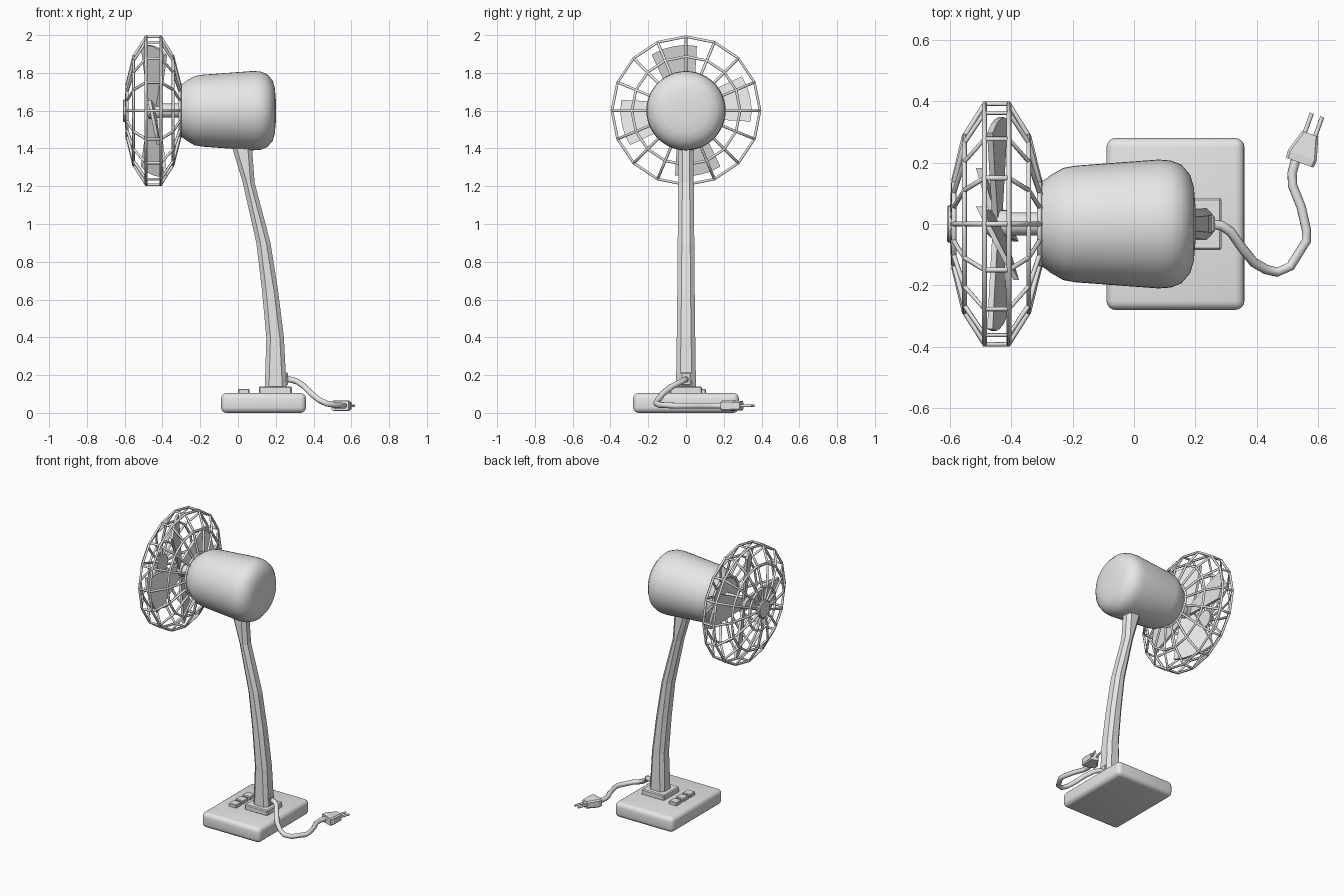
import bpy, bmesh
from math import sin, cos, tan, pi, radians
from mathutils import Vector, Matrix

cube = bpy.data.objects.get("Cube")
if cube:
    bpy.data.objects.remove(cube, do_unlink=True)

GREY = (0.8, 0.8, 0.8, 1)
grey = bpy.data.materials.new("plain_grey")
grey.use_nodes = True
grey.diffuse_color = GREY
grey.node_tree.nodes["Principled BSDF"].inputs["Base Color"].default_value = GREY

FAN_Z = 1.6  # height of the fan axis


def finish(obj, smooth=None):
    obj.data.materials.append(grey)
    if smooth:
        bpy.ops.object.select_all(action='DESELECT')
        obj.select_set(True)
        bpy.context.view_layer.objects.active = obj
        bpy.ops.object.shade_smooth_by_angle(angle=radians(smooth))
    return obj


def mesh_object(name, bm, smooth=None):
    bmesh.ops.recalc_face_normals(bm, faces=bm.faces[:])
    mesh = bpy.data.meshes.new(name)
    bm.to_mesh(mesh)
    bm.free()
    obj = bpy.data.objects.new(name, mesh)
    bpy.context.collection.objects.link(obj)
    return finish(obj, smooth)


def loft(name, sections, smooth=None):
    """Skin a row of equal-sized closed loops and cap both ends."""
    bm = bmesh.new()
    loops = [[bm.verts.new(p) for p in s] for s in sections]
    for a, b in zip(loops, loops[1:]):
        for i in range(len(a)):
            j = (i + 1) % len(a)
            bm.faces.new((a[i], a[j], b[j], b[i]))
    bm.faces.new(loops[0])
    bm.faces.new(loops[-1])
    return mesh_object(name, bm, smooth)


def ring(x, r, n):
    return [Vector((x, r * cos(2 * pi * i / n), FAN_Z + r * sin(2 * pi * i / n)))
            for i in range(n)]


def lathe(name, profile, n=48, smooth=40):
    return loft(name, [ring(x, r, n) for x, r in profile], smooth)


def box(name, lo, hi, bevel=0, segments=1, smooth=None):
    lo, hi = Vector(lo), Vector(hi)
    bm = bmesh.new()
    bmesh.ops.create_cube(bm, size=1, matrix=Matrix.Translation((lo + hi) / 2)
                          @ Matrix.Diagonal((*(hi - lo), 1)))
    if bevel:
        bmesh.ops.bevel(bm, geom=bm.edges[:], offset=bevel, segments=segments,
                        profile=0.5, affect='EDGES')
    return mesh_object(name, bm, smooth)


def tubes(name, paths, radius, closed=False, res=1, smooth=None):
    curve = bpy.data.curves.new(name, 'CURVE')
    curve.dimensions = '3D'
    curve.bevel_depth = radius
    curve.bevel_resolution = res
    curve.use_fill_caps = True
    for path in paths:
        spline = curve.splines.new('POLY')
        spline.points.add(len(path) - 1)
        for point, co in zip(spline.points, path):
            point.co = (*co, 1)
        spline.use_cyclic_u = closed
    obj = bpy.data.objects.new(name, curve)
    bpy.context.collection.objects.link(obj)
    bpy.ops.object.select_all(action='DESELECT')
    obj.select_set(True)
    bpy.context.view_layer.objects.active = obj
    bpy.ops.object.convert(target='MESH')
    return finish(bpy.context.view_layer.objects.active, smooth)


# Base, collar and speed buttons
box("base", (-0.09, -0.28, 0), (0.36, 0.28, 0.105), 0.03, 4, 40)
box("collar", (0.11, -0.085, 0.1), (0.285, 0.085, 0.14), 0.006)
for i in range(3):
    y = (i - 1) * 0.075
    box(f"button_{i + 1}", (0, y - 0.03, 0.1), (0.06, y + 0.03, 0.127), 0.004)


# Bent column with chamfered corners: height, x limits, half depth
def column_section(z, x0, x1, h):
    c = 0.022
    return [(x0 + c, -h, z), (x1 - c, -h, z), (x1, c - h, z), (x1, h - c, z),
            (x1 - c, h, z), (x0 + c, h, z), (x0, h - c, z), (x0, c - h, z)]


loft("column", [column_section(*s) for s in (
    (0.13, 0.142, 0.257, 0.053), (0.4, 0.15, 0.243, 0.049),
    (0.65, 0.127, 0.212, 0.046), (0.9, 0.097, 0.172, 0.044),
    (1.22, 0.025, 0.088, 0.041), (1.42, -0.035, 0.073, 0.041))])
box("cord_socket", (0.23, -0.028, 0.145), (0.264, 0.028, 0.215), 0.006)

# Motor housing, shaft, hub and front badge disc
lathe("motor_housing", [(-0.31, 0.13), (-0.27, 0.16), (-0.23, 0.183), (-0.19, 0.19),
                        (0.08, 0.21), (0.12, 0.207), (0.155, 0.193),
                        (0.183, 0.16), (0.195, 0.12), (0.2, 0.06)])
lathe("shaft", [(-0.45, 0.037), (-0.3, 0.037)], 24)
lathe("hub", [(-0.48, 0.03), (-0.465, 0.045), (-0.41, 0.045)], 24)
lathe("front_disc", [(-0.61, 0.055), (-0.605, 0.06), (-0.58, 0.06)], 24)


# Blades: the sign of the pitch alternates between neighbouring pairs
def blade(name, angle, slope):
    out = Vector((0, cos(angle), sin(angle)))
    side = Vector((slope, -sin(angle), cos(angle)))
    centre = Vector((-0.445, 0, FAN_Z))
    half_thick = Vector((0.009, 0, 0))
    outline = [(0.03, -0.04), (0.2, -0.09), (0.325, -0.122), (0.343, -0.06),
               (0.347, 0), (0.343, 0.06), (0.325, 0.122), (0.2, 0.09), (0.03, 0.04)]
    flat = [centre + out * r + side * t for r, t in outline]
    loft(name, [[p - half_thick for p in flat], [p + half_thick for p in flat]])


for i, slope in enumerate((-0.2, 0.5, 0.2, -0.5)):
    blade(f"blade_{i + 1}", radians(11 + 90 * i), slope)

# Wire cage: sixteen ribs and six hoops
SIDES = 16
hoops = [(-0.587, 0.145), (-0.553, 0.287), (-0.487, 0.392),
         (-0.408, 0.392), (-0.343, 0.287), (-0.308, 0.145)]
rib = [(-0.592, 0.04)] + hoops + [(-0.295, 0.115)]
rib_rings = [ring(x, r, SIDES) for x, r in rib]
tubes("cage_ribs", [list(path) for path in zip(*rib_rings)], 0.008)
tubes("cage_hoops", [ring(x, r, SIDES) for x, r in hoops], 0.008, closed=True)

# Power cord
tubes("power_cord", [[
    (0.25, 0, 0.178), (0.285, -0.005, 0.175), (0.315, -0.025, 0.165),
    (0.35, -0.075, 0.14), (0.39, -0.125, 0.1), (0.43, -0.148, 0.068),
    (0.467, -0.157, 0.05), (0.51, -0.138, 0.042), (0.562, -0.055, 0.038),
    (0.562, -0.02, 0.038), (0.545, 0.055, 0.038), (0.517, 0.125, 0.038),
    (0.515, 0.165, 0.038), (0.527, 0.21, 0.038)]], 0.016, res=2, smooth=50)

# Plug with two prongs
ahead = Vector((cos(radians(70)), sin(radians(70)), 0))
across = Vector((ahead.y, -ahead.x, 0))
tail = Vector((0.54, 0.2, 0.038))


def plug_section(d, w, h):
    c = 0.008
    corners = [(w - c, -h), (w, c - h), (w, h - c), (w - c, h),
               (c - w, h), (-w, h - c), (-w, c - h), (c - w, -h)]
    return [tail + ahead * d + across * a + Vector((0, 0, b)) for a, b in corners]


loft("plug", [plug_section(0, 0.048, 0.026), plug_section(0.025, 0.05, 0.028),
              plug_section(0.1, 0.028, 0.024)])
tubes("plug_prongs", [[tail + ahead * d + across * s * 0.018 for d in (0.09, 0.165)]
                      for s in (-1, 1)], 0.007)
